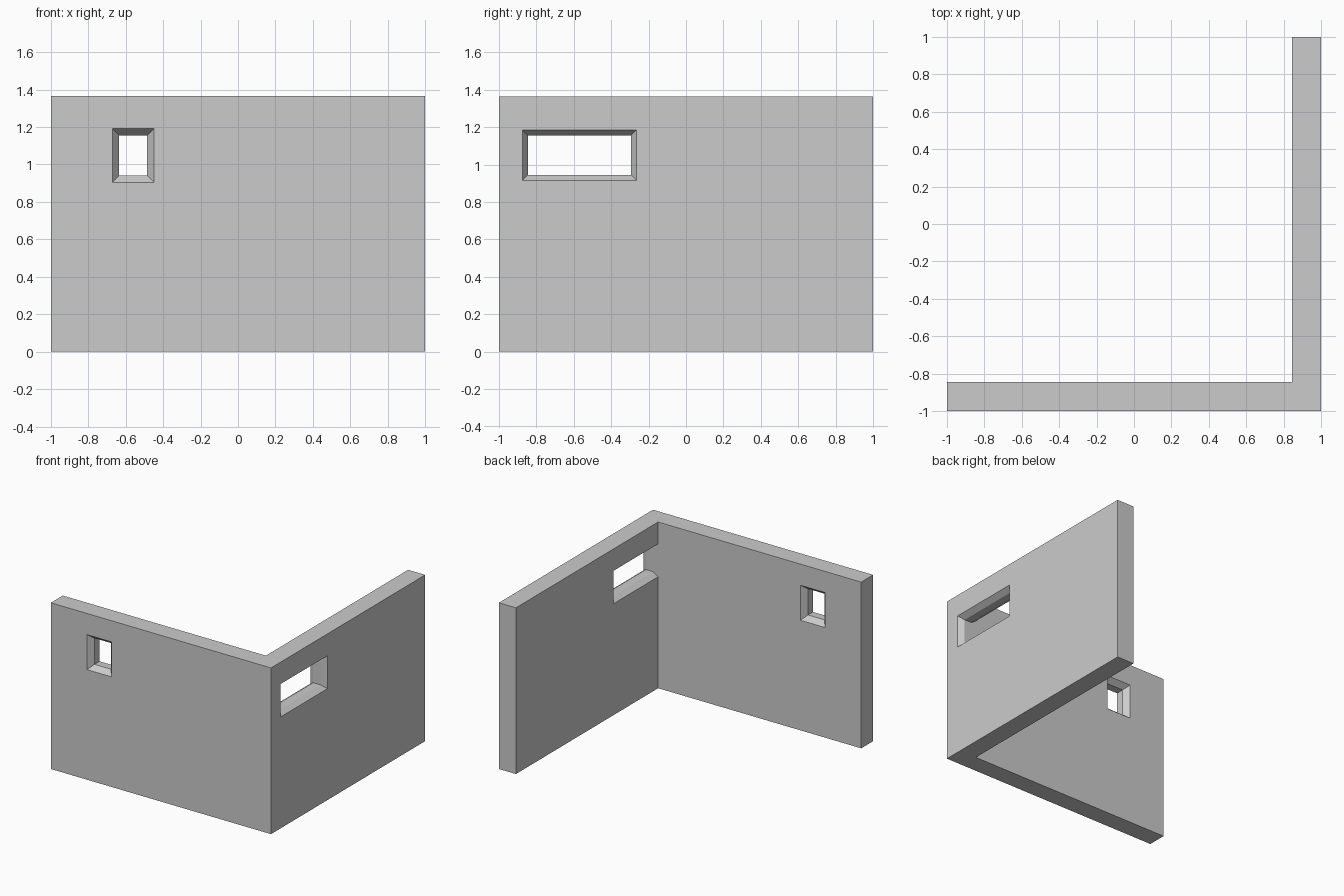
import bpy, bmesh

if "Cube" in bpy.data.objects:
    bpy.data.objects.remove(bpy.data.objects["Cube"])

T = 0.155            # wall thickness
H = 1.365            # wall height
I = 1 - T            # inner face position


def make_object(name, rings):
    """Loft a closed solid through equal-length rings of points."""
    bm = bmesh.new()
    loops = [[bm.verts.new(p) for p in ring] for ring in rings]
    n = len(loops[0])
    for a, b in zip(loops, loops[1:]):
        for i in range(n):
            j = (i + 1) % n
            bm.faces.new((a[i], a[j], b[j], b[i]))
    bm.faces.new(loops[0])
    bm.faces.new(loops[-1])
    bmesh.ops.recalc_face_normals(bm, faces=bm.faces)
    mesh = bpy.data.meshes.new(name)
    bm.to_mesh(mesh)
    bm.free()
    obj = bpy.data.objects.new(name, mesh)
    bpy.context.collection.objects.link(obj)
    return obj


def window_cutter(name, lo, hi, z0, z1, flare, place, inner_limit=-9):
    """Opening that splays outwards on both wall faces, with a straight throat."""
    d, e = 0.045, 0.02                       # splay depth, overshoot
    big = flare * (d + e) / d
    rings = []
    for depth, f in ((-e, big), (d, 0), (T - d, 0), (T + e, big)):
        left = lo - f
        if depth > d:
            left = max(left, inner_limit)
        rings.append([place(u, depth, z) for u, z in
                      ((left, z0 - f), (hi + f, z0 - f), (hi + f, z1 + f), (left, z1 + f))])
    return make_object(name, rings)


# L-shaped wall
plan = [(-1, -1), (1, -1), (1, 1), (I, 1), (I, -I), (-1, -I)]
walls = make_object("corner_walls", [[(x, y, z) for x, y in plan] for z in (0, H)])

# Window openings; the side one ends flush with the inner face of the front wall
cutters = [
    window_cutter("front_window_cutter", -0.635, -0.485, 0.94, 1.155, 0.036,
                  lambda u, d, z: (u, -1 + d, z)),
    window_cutter("side_window_cutter", -I, -0.295, 0.945, 1.155, 0.03,
                  lambda u, d, z: (1 - d, u, z), inner_limit=-I),
]

bpy.context.view_layer.objects.active = walls
walls.select_set(True)
for cutter in cutters:
    mod = walls.modifiers.new(cutter.name, 'BOOLEAN')
    mod.operation = 'DIFFERENCE'
    mod.solver = 'EXACT'
    mod.object = cutter
    bpy.ops.object.modifier_apply(modifier=mod.name)
    bpy.data.objects.remove(cutter)
